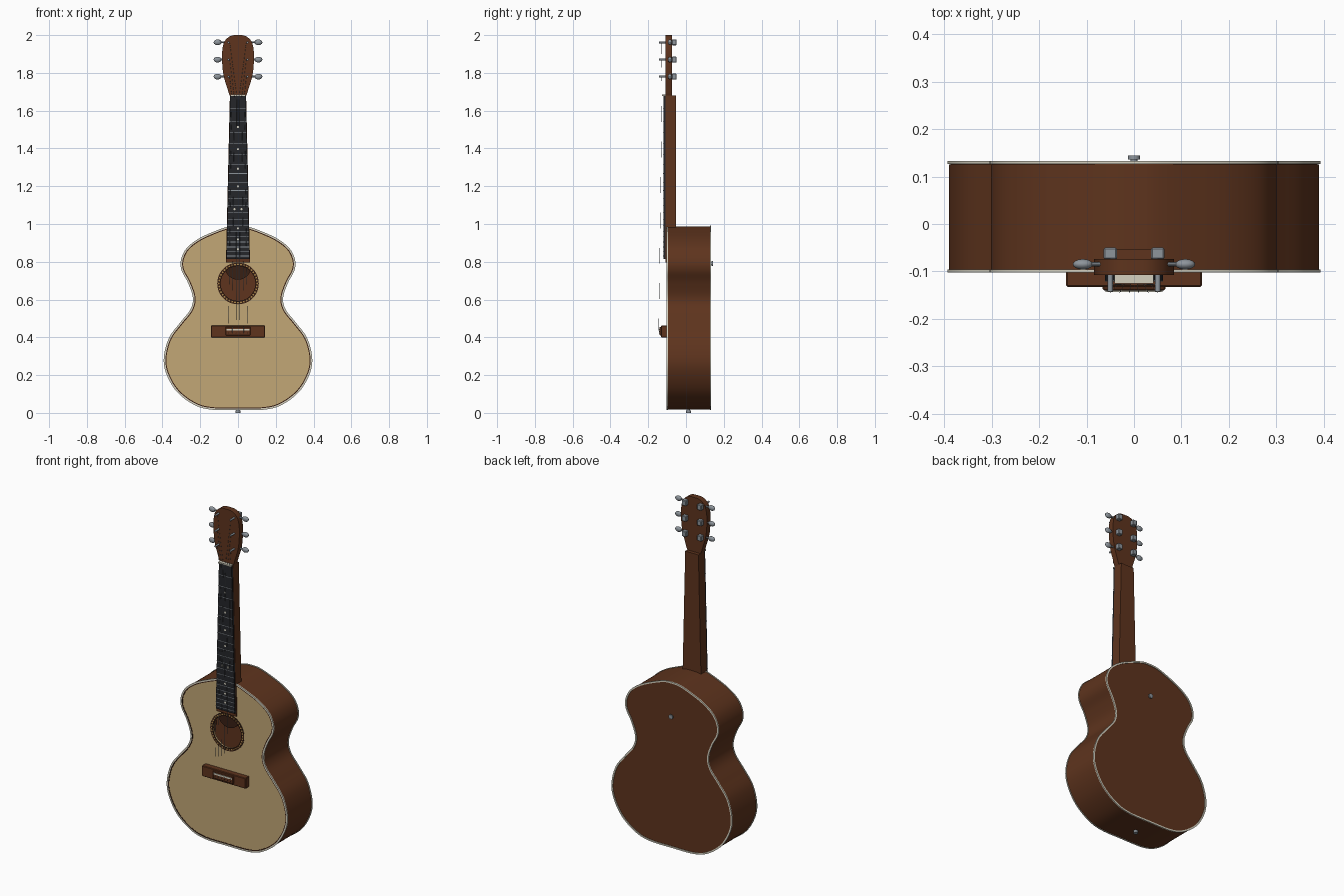
import bpy, bmesh, math
from mathutils import Matrix, Vector

cube = bpy.data.objects.get("Cube")
if cube:
    bpy.data.objects.remove(cube, do_unlink=True)


def material(name, r, g, b):
    m = bpy.data.materials.new(name)
    m.use_nodes = True
    m.diffuse_color = (r, g, b, 1)
    m.node_tree.nodes["Principled BSDF"].inputs["Base Color"].default_value = (r, g, b, 1)
    return m


SPRUCE = material("pale spruce", 0.54, 0.385, 0.18)
BROWN = material("reddish brown wood", 0.112, 0.034, 0.0125)
DARK = material("dark brown wood", 0.04, 0.014, 0.007)
BLACK = material("black fretboard", 0.018, 0.019, 0.023)
METAL = material("grey metal", 0.27, 0.30, 0.33)
IVORY = material("ivory", 0.66, 0.63, 0.52)
GOLD = material("gold inlay", 0.42, 0.25, 0.07)


def finish(name, bm, mat):
    """Turn a bmesh into a shaded object with one material."""
    bmesh.ops.remove_doubles(bm, verts=bm.verts, dist=1e-5)
    bmesh.ops.recalc_face_normals(bm, faces=bm.faces)
    me = bpy.data.meshes.new(name)
    bm.to_mesh(me)
    bm.free()
    me.materials.append(mat)
    me.shade_smooth()
    me.set_sharp_from_angle(angle=math.radians(35))
    ob = bpy.data.objects.new(name, me)
    bpy.context.collection.objects.link(ob)
    return ob


def box(name, x, y, z, mat, bevel=0):
    """Box given by its (min, max) ranges."""
    bm = bmesh.new()
    size = Matrix.Diagonal((x[1] - x[0], y[1] - y[0], z[1] - z[0], 1))
    mid = Matrix.Translation((sum(x) / 2, sum(y) / 2, sum(z) / 2))
    bmesh.ops.create_cube(bm, size=1, matrix=mid @ size)
    if bevel:
        bmesh.ops.bevel(bm, geom=bm.edges[:], offset=bevel, segments=1, affect='EDGES')
    return finish(name, bm, mat)


def rod(name, a, b, radius, mat, sides=16):
    a, b = Vector(a), Vector(b)
    turn = (b - a).to_track_quat('Z', 'Y').to_matrix().to_4x4()
    bm = bmesh.new()
    bmesh.ops.create_cone(bm, cap_ends=True, segments=sides, radius1=radius, radius2=radius,
                          depth=(b - a).length, matrix=Matrix.Translation((a + b) / 2) @ turn)
    return finish(name, bm, mat)


def loft(name, lower, upper, mat):
    """Skin between two matching cross-sections."""
    bm = bmesh.new()
    a, b = [[bm.verts.new(p) for p in s] for s in (lower, upper)]
    for i in range(len(a)):
        bm.faces.new((a[i - 1], a[i], b[i], b[i - 1]))
    bm.faces.new(a)
    bm.faces.new(b)
    return finish(name, bm, mat)


def plate(name, loops, y0, y1, mat):
    """Flat x-z shape, with inner loops as holes, extruded from y0 to y1."""
    cu = bpy.data.curves.new(name, 'CURVE')
    cu.dimensions, cu.fill_mode, cu.extrude = '2D', 'BOTH', (y1 - y0) / 2
    for loop in loops:
        sp = cu.splines.new('POLY')
        sp.points.add(len(loop) - 1)
        for pt, (x, z) in zip(sp.points, loop):
            pt.co = (x, z, 0, 1)
        sp.use_cyclic_u = True
    tmp = bpy.data.objects.new(name + " outline", cu)
    bpy.context.collection.objects.link(tmp)
    me = bpy.data.meshes.new_from_object(tmp.evaluated_get(bpy.context.evaluated_depsgraph_get()))
    bpy.data.objects.remove(tmp, do_unlink=True)
    bm = bmesh.new()
    bm.from_mesh(me)
    bpy.data.meshes.remove(me)
    bm.transform(Matrix.Translation((0, (y0 + y1) / 2, 0)) @ Matrix.Rotation(math.pi / 2, 4, 'X'))
    return finish(name, bm, mat)


def smooth_loop(half, steps=6):
    """Mirror a half outline in x and run a smooth closed curve through it."""
    p = [Vector(q) for q in half + [(-x, z) for x, z in half[-2:0:-1]]]
    n, out = len(p), []
    for i in range(n):
        a, b, c, d = (p[(i + k) % n] for k in (-1, 0, 1, 2))
        for s in range(steps):
            t = s / steps
            out.append(0.5 * (2 * b + (c - a) * t + (2 * a - 5 * b + 4 * c - d) * t ** 2
                              + (3 * b - a - 3 * c + d) * t ** 3))
    return out


def offset(loop, d):
    out = []
    for i, p in enumerate(loop):
        t = (loop[(i + 1) % len(loop)] - loop[i - 1]).normalized()
        out.append(p + Vector((t.y, -t.x)) * d)
    return out


def circle(r, z, n=48):
    return [Vector((r * math.cos(k * math.tau / n), z + r * math.sin(k * math.tau / n))) for k in range(n)]


# Hollow body
outline = smooth_loop([(0, .018), (.14, .02), (.23, .045), (.32, .112), (.375, .203), (.39, .29),
                       (.363, .395), (.305, .475), (.25, .545), (.236, .61), (.262, .69), (.296, .755),
                       (.299, .81), (.27, .87), (.205, .921), (.12, .96), (.05, .984), (0, .988)])
HOLE = .685
plate("body_sides", [outline, offset(outline, -.012)], -.096, .126, BROWN)
plate("body_back", [offset(outline, -.003)], .118, .129, BROWN)
plate("soundboard", [offset(outline, -.003), circle(.092, HOLE)], -.099, -.09, SPRUCE)
for side, y0, y1 in (("front", -.102, -.096), ("back", .127, .133)):
    plate(side + "_binding", [offset(outline, .003), offset(outline, -.006)], y0, y1, IVORY)
plate("front_purfling", [offset(outline, -.006), offset(outline, -.011)], -.1005, -.096, DARK)

# Sound hole ring with inlaid dots, and the neck block inside
plate("rosette", [circle(.11, HOLE), circle(.092, HOLE)], -.1015, -.097, DARK)
for k, p in enumerate(circle(.101, HOLE, 40)):
    rod(f"rosette_dot_{k}", (p.x, -.1025, p.y), (p.x, -.101, p.y), .0048, GOLD, 6)
plate("neck_block", [circle(.07, .775)], -.088, -.03, DARK)

# Neck, fretboard and nut
NUT, SADDLE, END = 1.68, .44, .815


def half_width(z):
    return .041 + (NUT - z) * .0235


def section(z, y0, y1, extra=0):
    w = half_width(z) + extra
    return [(-w, y0, z), (w, y0, z), (w, y1, z), (-w, y1, z)]


loft("neck", section(.97, -.108, -.054, .002), section(NUT, -.108, -.054, .002), BROWN)
loft("neck_tongue", section(.795, -.108, -.09, .002), section(.97, -.108, -.09, .002), BROWN)
loft("fretboard", section(END, -.119, -.107), section(NUT, -.119, -.107), BLACK)
box("nut", (-.041, .041), (-.126, -.1), (NUT - .003, NUT + .006), IVORY)


def fret_z(n):
    return NUT - (NUT - SADDLE) * (1 - 2 ** (-n / 12))


for n in range(1, 21):
    z, w = fret_z(n), half_width(fret_z(n))
    box(f"fret_{n}", (-w, w), (-.1208, -.118), (z - .0016, z + .0016), METAL)
for n in (3, 5, 7, 9, 12, 15, 17, 19):
    z = (fret_z(n) + fret_z(n - 1)) / 2
    for x in ((-.018, .018) if n == 12 else (0,)):
        rod(f"fret_marker_{n}", (x, -.1203, z), (x, -.118, z), .006, IVORY, 12)

# Headstock
head = smooth_loop([(0, 1.667), (.038, 1.672), (.06, 1.73), (.077, 1.79), (.084, 1.86),
                    (.083, 1.92), (.071, 1.967), (.04, 1.995), (0, 2.0)])
plate("headstock", [head], -.108, -.074, BROWN)

# Tuners, three on each side
posts = []
for s in (-1, 1):
    for k, z in enumerate((1.78, 1.87, 1.962)):
        tag = f"{'left' if s > 0 else 'right'}_{k + 1}"
        x = s * .05
        posts.append((x, k, z))
        box("tuner_housing_" + tag, (x - .014, x + .014), (-.075, -.05), (z - .016, z + .016), METAL, .003)
        rod("tuner_post_" + tag, (x, -.142, z), (x, -.07, z), .0055, METAL)
        rod("tuner_shaft_" + tag, (x, -.085, z), (s * .1, -.085, z), .005, METAL, 10)
        bm = bmesh.new()
        bmesh.ops.create_uvsphere(bm, u_segments=16, v_segments=10, radius=1,
                                  matrix=Matrix.Translation((s * .108, -.085, z))
                                  @ Matrix.Diagonal((.021, .011, .015, 1)))
        finish("tuner_button_" + tag, bm, METAL)

# Bridge, saddle and pins
box("bridge", (-.143, .143), (-.133, -.097), (.4, .462), BROWN, .003)
box("bridge_centre", (-.066, .066), (-.14, -.12), (.41, .456), BROWN, .003)
box("saddle", (-.06, .06), (-.1435, -.13), (.436, .445), IVORY)

# Strings run from pins over saddle and nut to the posts
cu = bpy.data.curves.new("strings", 'CURVE')
cu.dimensions, cu.bevel_depth, cu.bevel_resolution = '3D', .0006, 0
for i in range(6):
    f = i / 2.5 - 1
    s, k = (-1, i) if i < 3 else (1, 5 - i)
    post = next(p for p in posts if p[0] * s > 0 and p[1] == k)
    sp = cu.splines.new('POLY')
    sp.points.add(3)
    path = [(f * .05, -.139, .422), (f * .05, -.1445, SADDLE),
            (f * .034, -.127, NUT), (post[0] - s * .006, -.128, post[2])]
    for pt, co in zip(sp.points, path):
        pt.co = (*co, 1)
    rod(f"bridge_pin_{i + 1}", (f * .05, -.142, .422), (f * .05, -.13, .422), .003, DARK, 10)
cu.materials.append(METAL)
bpy.context.collection.objects.link(bpy.data.objects.new("strings", cu))

# Strap buttons
for name, a, d in (("back_strap_button", (0, .128, .79), Vector((0, 1, 0))),
                   ("end_strap_button", (0, .014, .021), Vector((0, 0, -1)))):
    a = Vector(a)
    rod(name + "_stem", a, a + d * .012, .007, METAL)
    rod(name, a + d * .008, a + d * (.016 if d.y else .021), .013, METAL)
